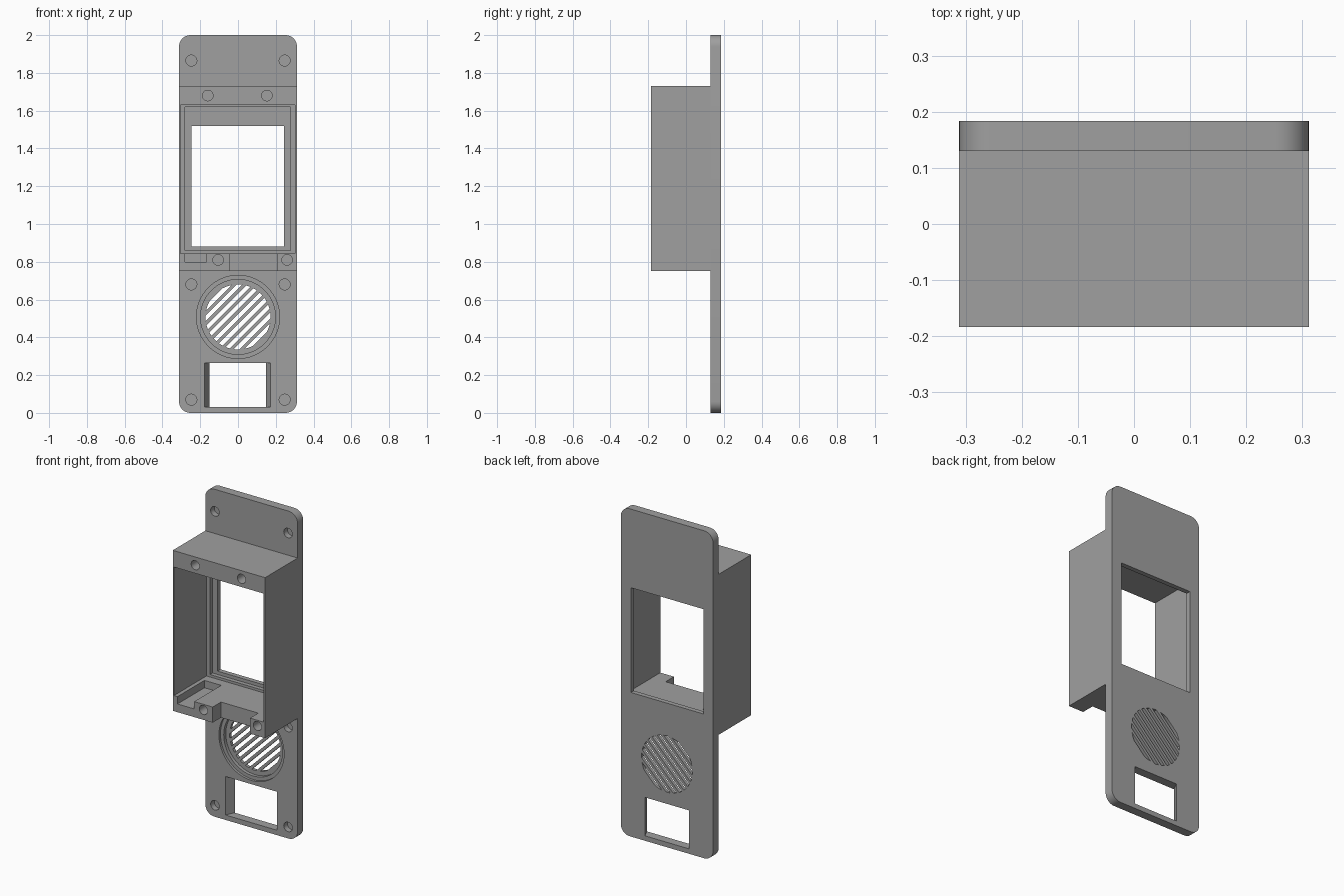
import bpy, bmesh, math
from mathutils import Vector

if "Cube" in bpy.data.objects:
    bpy.data.objects.remove(bpy.data.objects["Cube"])

grey = bpy.data.materials.new("mid grey plastic")
grey.diffuse_color = (0.35, 0.35, 0.35, 1)
grey.use_nodes = True
grey.node_tree.nodes["Principled BSDF"].inputs["Base Color"].default_value = grey.diffuse_color

FRONT, SEAM, BACK = -0.184, 0.13, 0.184   # housing front, plate front, plate back


def prism(name, front, y0, y1, back=None):
    """Extrude an (x, z) outline from y0 to y1, optionally tapering to a second outline."""
    back = back or front
    bm = bmesh.new()
    a = [bm.verts.new((x, y0, z)) for x, z in front]
    b = [bm.verts.new((x, y1, z)) for x, z in back]
    bm.faces.new(a)
    bm.faces.new(b[::-1])
    n = len(a)
    for i in range(n):
        bm.faces.new((a[i], b[i], b[(i + 1) % n], a[(i + 1) % n]))
    bmesh.ops.recalc_face_normals(bm, faces=bm.faces)
    me = bpy.data.meshes.new(name)
    bm.to_mesh(me)
    bm.free()
    me.materials.append(grey)
    ob = bpy.data.objects.new(name, me)
    bpy.context.collection.objects.link(ob)
    return ob


def rect(x0, x1, z0, z1):
    return [(x0, z0), (x1, z0), (x1, z1), (x0, z1)]


def circle(cx, cz, r, n=32):
    return [(cx + r * math.cos(2 * math.pi * i / n), cz + r * math.sin(2 * math.pi * i / n))
            for i in range(n)]


def rounded(w, z0, z1, r, n=8):
    pts = []
    for k, (cx, cz) in enumerate([(w - r, z1 - r), (r - w, z1 - r), (r - w, z0 + r), (w - r, z0 + r)]):
        for i in range(n + 1):
            t = math.pi / 2 * (k + i / n)
            pts.append((cx + r * math.cos(t), cz + r * math.sin(t)))
    return pts


def cut(target, outline, y0, y1, back=None):
    """Subtract a prism from the target part."""
    cutter = prism("cutter", outline, y0, y1, back)
    cutter.hide_render = True
    mod = target.modifiers.new("cut", "BOOLEAN")
    mod.operation, mod.solver, mod.object = "DIFFERENCE", "EXACT", cutter
    bpy.context.view_layer.objects.active = target
    bpy.ops.object.modifier_apply(modifier=mod.name)
    bpy.data.objects.remove(cutter)


# Back plate with rounded corners
plate = prism("back_plate", rounded(0.312, 0, 2, 0.06), SEAM, BACK)

# Screen opening with a stepped seat
cut(plate, rect(-0.28, 0.277, 0.86, 1.62), SEAM - 0.05, 0.155)
cut(plate, rect(-0.247, 0.243, 0.88, 1.52), SEAM - 0.05, BACK + 0.05)

# Blind mounting holes
for x in (-0.247, 0.247):
    for z in (0.07, 0.68, 1.865):
        cut(plate, circle(x, z, 0.029), SEAM - 0.05, 0.165)

# Speaker seat, stepped in two rings
cut(plate, circle(0, 0.508, 0.22, 64), SEAM - 0.05, 0.145)
cut(plate, circle(0, 0.508, 0.198, 64), SEAM - 0.05, 0.165)

# Diagonal grille slots, trimmed to a circle
R, PITCH, WIDTH = 0.172, 0.0385, 0.021
u, v = Vector((1, 1)).normalized(), Vector((-1, 1)).normalized()
for i in range(9):
    pts = []
    for j in range(5):
        o = (i - 4) * PITCH + WIDTH * (j / 4 - 0.5)
        pts.append((o, math.sqrt(R * R - o * o)))
    ring = pts + [(o, -h) for o, h in reversed(pts)]
    outline = [tuple(Vector((0, 0.508)) + v * o + u * h) for o, h in ring]
    cut(plate, outline, SEAM - 0.05, BACK + 0.05)

# Lower port with sloping side walls
cut(plate, rect(-0.177, 0.173, 0.03, 0.265), SEAM, BACK, rect(-0.15, 0.148, 0.03, 0.265))

# Screen housing: a deep frame with thin side walls
housing = prism("screen_housing", rect(-0.312, 0.312, 0.75, 1.73), FRONT, SEAM)
cut(housing, rect(-0.304, 0.302, 0.845, 1.63), FRONT - 0.05, SEAM + 0.05)

# Cable gap and side pocket in the lower wall
cut(housing, rect(-0.042, 0.21, 0.7, 0.9), FRONT - 0.05, FRONT + 0.08)
cut(housing, rect(-0.28, -0.167, 0.8, 0.9), FRONT - 0.05, FRONT + 0.26)

# Blind screw holes in the housing rim
for x, z in ((-0.16, 1.68), (0.153, 1.68), (-0.105, 0.81), (0.26, 0.81)):
    cut(housing, circle(x, z, 0.028), FRONT - 0.05, FRONT + 0.07)

# Smooth the round walls, keep edges crisp
for ob in (plate, housing):
    bpy.ops.object.select_all(action="DESELECT")
    ob.select_set(True)
    bpy.context.view_layer.objects.active = ob
    bpy.ops.object.shade_smooth_by_angle(angle=math.radians(30))
